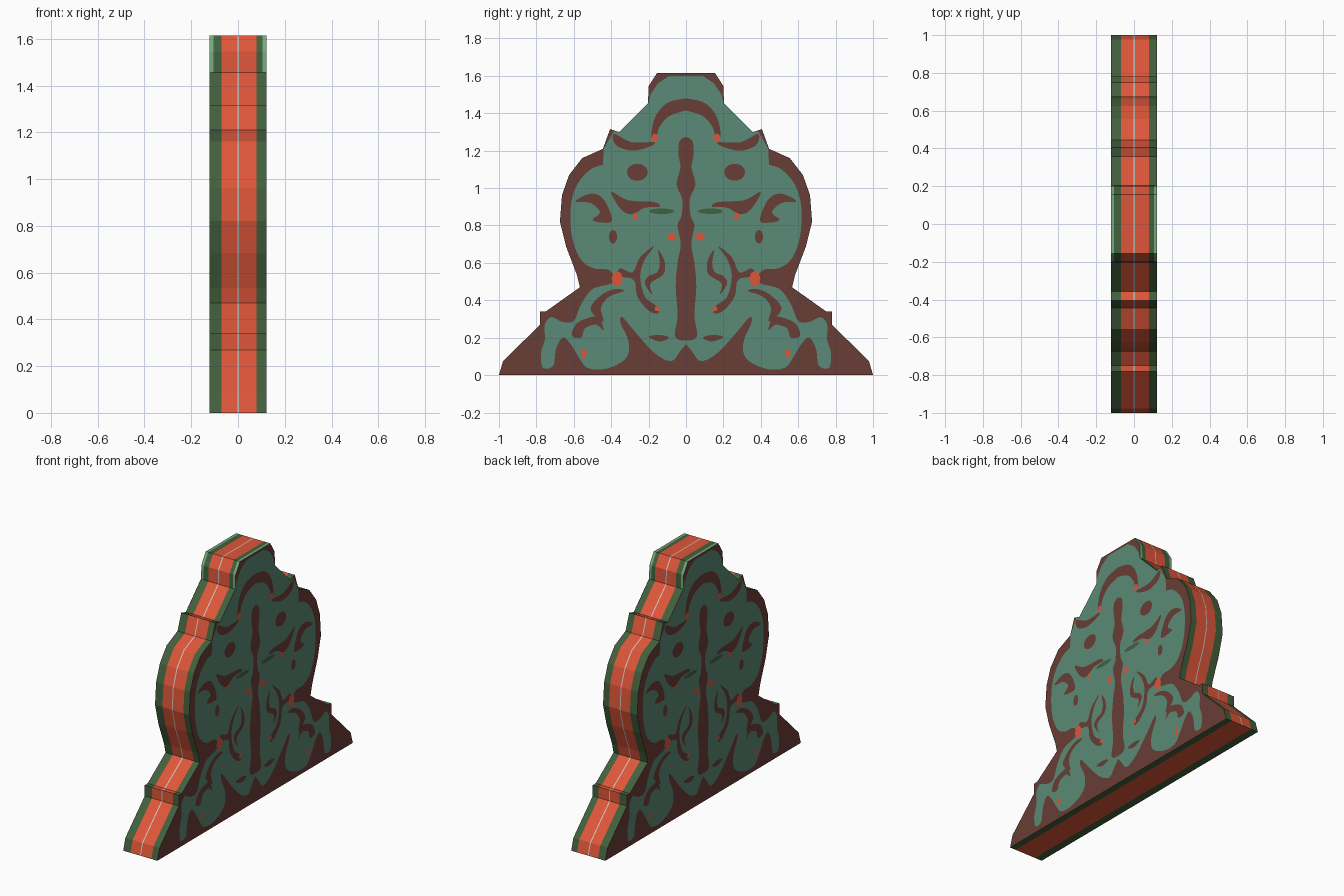
import bpy, bmesh, math


def material(name, r, g, b):
    m = bpy.data.materials.new(name)
    lin = [((c / 255 + 0.055) / 1.055) ** 2.4 for c in (r, g, b)]
    m.diffuse_color = (*lin, 1)
    return m


MAROON = material("maroon", 106, 61, 55)
TEAL = material("teal green", 90, 138, 118)
ORANGE = material("orange", 222, 86, 58)
DARK = material("dark green", 66, 96, 60)
LIGHT = material("light green", 116, 170, 124)
PALE = material("pale line", 205, 195, 185)


def finish(bm, name, mats):
    me = bpy.data.meshes.new(name)
    bm.to_mesh(me)
    bm.free()
    for m in mats:
        me.materials.append(m)
    ob = bpy.data.objects.new(name, me)
    bpy.context.collection.objects.link(ob)
    return ob


def smooth(pts, closed=True, n=5):
    """Catmull-Rom curve through the points."""
    out, k = [], len(pts)
    for i in range(k if closed else k - 1):
        if closed:
            q = [pts[(i + j) % k] for j in (-1, 0, 1, 2)]
        else:
            q = [pts[min(max(i + j, 0), k - 1)] for j in (-1, 0, 1, 2)]
        for s in range(n):
            t = s / n
            out.append(tuple(0.5 * (2 * b + (c - a) * t + (2 * a - 5 * b + 4 * c - d) * t * t
                                    + (3 * b - a - 3 * c + d) * t ** 3) for a, b, c, d in zip(*q)))
    return out if closed else out + [pts[-1]]


def inlay(name, pts, mat, x):
    """Flat coloured patch on both faces, mirrored left and right."""
    bm = bmesh.new()
    for side in (1, -1):
        for m in (1, -1):
            f = bm.faces.new([bm.verts.new((side * x, m * y, z)) for y, z in pts])
            f.normal_update()
            if f.normal.x * side < 0:
                f.normal_flip()
    bmesh.ops.triangulate(bm, faces=bm.faces[:])
    return finish(bm, name, [mat])


def oval(y, z, ry, rz, n=14):
    return [(y + ry * math.cos(2 * math.pi * i / n), z + rz * math.sin(2 * math.pi * i / n)) for i in range(n)]


# Slab: layered silhouette with coloured edge bands
half = [(1.0, 0), (.978, .075), (.78, .27), (.78, .34), (.75, .34), (.567, .47), (.583, .535),
        (.64, .685), (.674, .82), (.663, .963), (.625, 1.07), (.555, 1.16), (.444, 1.21),
        (.406, 1.315), (.358, 1.30), (.203, 1.455), (.2, 1.545), (.155, 1.615)]
outline = half + [(-y, z) for y, z in reversed(half)]
xs = [-.1225, -.105, -.07, -.003, .004, .08, .105, .1225]
band = [4, 3, 2, 5, 2, 3, 4]
bm = bmesh.new()
rings = [[bm.verts.new((x, y, z)) for y, z in outline] for x in xs]
N = len(outline)
for k in range(len(xs) - 1):
    for i in range(N):
        j = (i + 1) % N
        f = bm.faces.new((rings[k][i], rings[k][j], rings[k + 1][j], rings[k + 1][i]))
        f.material_index = band[k]
        zmid = (outline[i][1] + outline[j][1]) / 2
        if band[k] == 4 and zmid < 1.4:
            f.material_index = 3
        if band[k] == 5 and zmid < .01:
            f.material_index = 2
bm.faces.new(rings[0])
bm.faces.new(rings[-1])
bmesh.ops.recalc_face_normals(bm, faces=bm.faces[:])
finish(bm, "slab", [MAROON, TEAL, ORANGE, DARK, LIGHT, PALE])

# Teal field covering most of each face
head = [(0, 1.6), (.09, 1.6), (.15, 1.56), (.19, 1.5), (.203, 1.455), (.358, 1.30), (.385, 1.305), (.44, 1.21)]
lobe = [(.444, 1.125), (.51, 1.10), (.575, 1.03), (.61, .94), (.618, .82), (.60, .70), (.555, .61), (.49, .57),
        (.42, .565), (.385, .53), (.40, .49), (.50, .46), (.56, .38), (.60, .29), (.66, .285), (.72, .31), (.755, .27),
        (.755, .19), (.775, .12), (.765, .04), (.71, .05), (.695, .14), (.66, .20), (.62, .17), (.57, .09),
        (.53, .04), (.45, .03), (.36, .06), (.31, .11), (.31, .19), (.35, .28), (.34, .31), (.28, .24),
        (.17, .12), (.08, .075), (.03, .13), (0, .165)]
inlay("teal_field", head + smooth(lobe, False), TEAL, .1237)

# Maroon marks touching the centre line
spine = [(0, 1.275), (.035, 1.25), (.04, 1.18), (.03, 1.11), (.05, 1.02), (.02, .94), (.025, .85), (.045, .80),
         (.028, .70), (.045, .60), (.055, .47), (.045, .32), (.06, .22), (.04, .19), (0, .185)]
arch = [(0, 1.48), (.10, 1.455), (.165, 1.38), (.185, 1.28), (.16, 1.25), (.145, 1.32), (.09, 1.385), (0, 1.415)]
inlay("spine_mark", smooth(spine, False), MAROON, .1243)
inlay("arch_mark", smooth(arch, False), MAROON, .1243)

# Maroon swirls on each half
marks = {
    "brow": [(.17, 1.245), (.29, 1.245), (.385, 1.29), (.375, 1.23), (.29, 1.2), (.2, 1.22)],
    "wing": [(.59, .93), (.51, .97), (.44, .94), (.395, .83), (.44, .815), (.50, .83), (.46, .87), (.51, .92)],
    "bar": [(.40, .98), (.31, .935), (.17, .925), (.14, .90), (.22, .895), (.29, .86), (.35, .89)],
    "outer_ring": [(.17, .69), (.245, .63), (.285, .55), (.35, .57), (.37, .53), (.28, .51), (.26, .42), (.20, .345),
                   (.15, .33), (.16, .37), (.22, .42), (.245, .53), (.22, .62)],
    "inner_ring": [(.15, .67), (.115, .61), (.12, .54), (.19, .49), (.18, .43), (.22, .49), (.20, .53),
                   (.155, .55), (.14, .60)],
    "low_curl": [(.33, .45), (.41, .42), (.455, .36), (.44, .29), (.47, .30), (.51, .36), (.45, .43), (.38, .46)],
    "hook": [(.61, .21), (.56, .20), (.54, .25), (.48, .27), (.44, .24), (.47, .31), (.54, .30), (.59, .27)],
    "foot": [(.20, .205), (.14, .215), (.09, .20), (.14, .18)],
}
for name, pts in marks.items():
    inlay(name + "_mark", smooth(pts), MAROON, .1243)
inlay("round_mark", oval(.26, 1.085, .056, .046), MAROON, .1243)
inlay("small_oval_mark", oval(.39, .74, .022, .036), MAROON, .1243)

# Orange spots and dark green slots
spots = [(.165, 1.27, .018, .022), (.27, .85, .014, .02), (.075, .74, .026, .022),
         (.368, .515, .03, .042), (.155, .355, .013, .014), (.545, .115, .014, .028)]
for y, z, ry, rz in spots:
    inlay("orange_spot", oval(y, z, ry, rz, 8), ORANGE, .125)
inlay("dark_slot", oval(.13, .876, .068, .015), DARK, .125)
